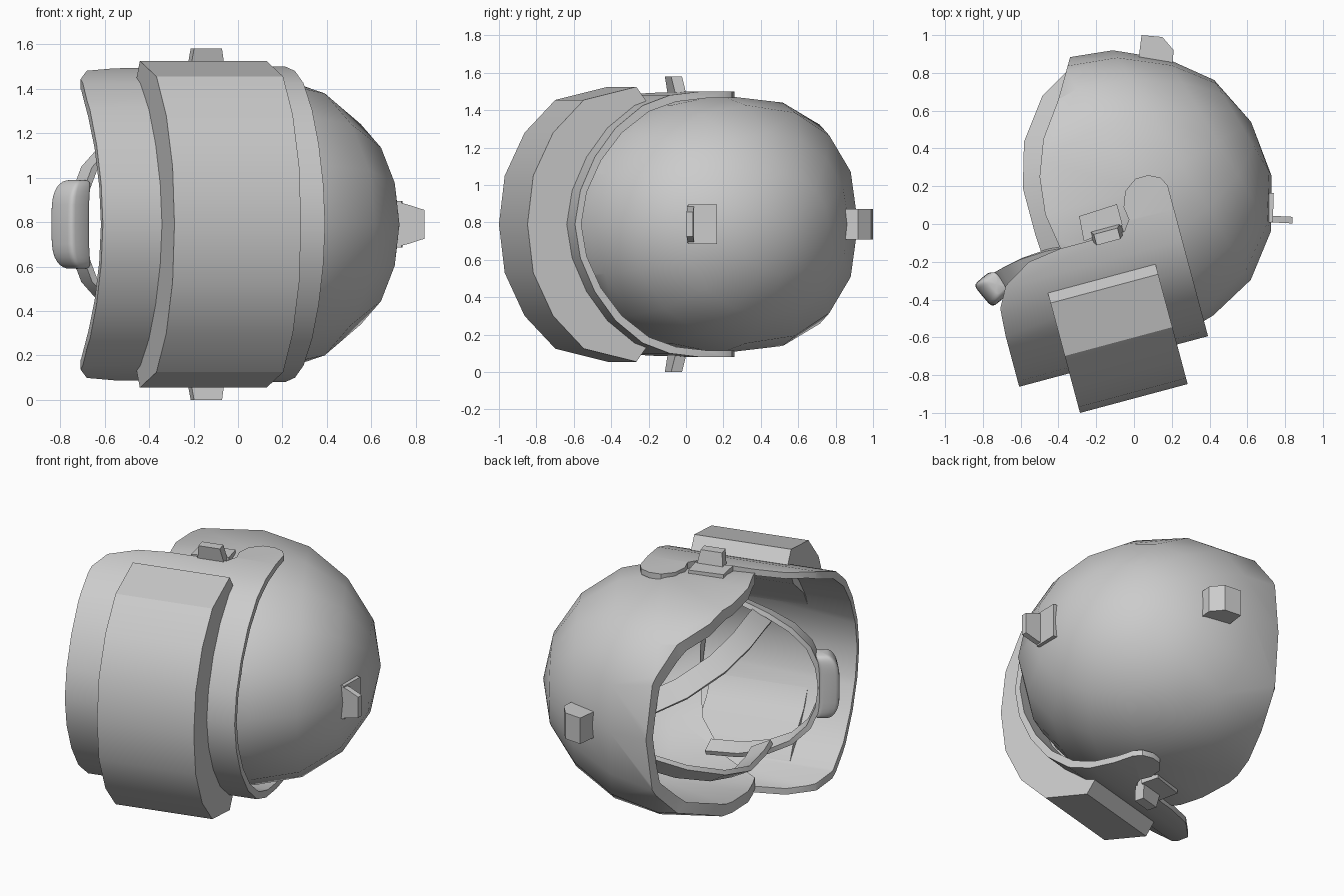
import bpy, bmesh, math
from mathutils import Vector

if "Cube" in bpy.data.objects:
    bpy.data.objects.remove(bpy.data.objects["Cube"])

MID = 0.79                      # height of the mirror plane
TILT = math.radians(15)         # tilt of the visor
GREY = (0.6, 0.6, 0.6, 1)
mat = bpy.data.materials.new("light grey")
mat.use_nodes = True
mat.diffuse_color = GREY
mat.node_tree.nodes["Principled BSDF"].inputs["Base Color"].default_value = GREY


def make(name, bm, angle=35):
    bmesh.ops.recalc_face_normals(bm, faces=bm.faces)
    mesh = bpy.data.meshes.new(name)
    bm.to_mesh(mesh)
    bm.free()
    mesh.materials.append(mat)
    ob = bpy.data.objects.new(name, mesh)
    ob.location.z = MID
    bpy.context.collection.objects.link(ob)
    smooth(ob, angle)
    return ob


def smooth(ob, angle=35):
    bpy.ops.object.select_all(action='DESELECT')
    bpy.context.view_layer.objects.active = ob
    ob.select_set(True)
    bpy.ops.object.shade_smooth_by_angle(angle=math.radians(angle))


def tilted(s, t, w):
    c, n = math.cos(TILT), math.sin(TILT)
    return Vector((s * c - t * n, s * n + t * c, w))


def prism(name, pts, lo, hi, place, angle=35):
    """Extrude a closed outline from lo to hi; place(a, b, h) gives the point."""
    bm = bmesh.new()
    rings = [[bm.verts.new(place(a, b, h)) for a, b in pts] for h in (lo, hi)]
    n = len(pts)
    for ring in rings:
        bm.faces.new(ring)
    for i in range(n):
        j = (i + 1) % n
        bm.faces.new((rings[0][i], rings[0][j], rings[1][j], rings[1][i]))
    return make(name, bm, angle)


def keep_inside(ob, cutter):
    mod = ob.modifiers.new("trim", 'BOOLEAN')
    mod.operation, mod.object, mod.solver = 'INTERSECT', cutter, 'EXACT'
    bpy.context.view_layer.objects.active = ob
    bpy.ops.object.modifier_apply(modifier=mod.name)
    bpy.data.objects.remove(cutter)
    smooth(ob)


def mirrored(half):
    return half + [(t, -w) for t, w in reversed(half) if w > 0]


def plain(a, b, h):
    return Vector((a, b, h))


def along(t, w, s):
    return tilted(s, t, w)


# Shell: round crown with a boxier, flared nape, trimmed at nape, cheeks and brow
crown = Vector((0.857, 0.515, 0))
brow = Vector((0.515, -0.857, 0))
centre = Vector((0.02, 0.18, 0))
SEG = 16
# ring radius, height, squareness power and length of the nape side
levels = [(math.cos(math.radians(a)), 0.7 * math.sin(math.radians(a)), box, nape)
          for a, box, nape in ((67.5, 1, 0.76), (45, 0.95, 0.72), (22.5, 0.85, 0.76), (0, 0.75, 0.81))]
levels.append((1, -0.78, 0.75, 0.83))


def dome(bm, thin, side):
    rings = []
    for r, h, box, nape in levels:
        ring = []
        for i in range(SEG):
            a = 2 * math.pi * i / SEG
            co, si = math.cos(a), math.sin(a)
            if co < -0.01:
                co = -abs(co) ** box * (nape - thin)
                si = math.copysign(abs(si) ** box, si)
            else:
                co *= 0.775 - thin
            p = centre + crown * (h - thin * max(h, 0)) + brow * co * r
            p.z = si * r * (0.69 - side)
            ring.append(bm.verts.new(p))
        rings.append(ring)
    tip = bm.verts.new(centre + crown * (0.7 - thin))
    for i in range(SEG):
        j = (i + 1) % SEG
        bm.faces.new((tip, rings[0][i], rings[0][j]))
        for a, b in zip(rings, rings[1:]):
            bm.faces.new((a[i], b[i], b[j], a[j]))
    return rings[-1]


bm = bmesh.new()
outside, inside = dome(bm, 0, 0), dome(bm, 0.05, 0.07)
for i in range(SEG):
    j = (i + 1) % SEG
    bm.faces.new((outside[i], outside[j], inside[j], inside[i]))
shell = make("helmet_shell", bm)
rim = [(-0.32, 0.95), (-0.4, 0.66), (-0.48, 0.45), (-0.5, 0.25), (-0.47, 0.05),
       (-0.39, -0.13), (-0.1, -0.22), (0.12, -0.34), (0.25, -0.5), (0.28, -0.8),
       (1, -0.8), (1, 1.2), (-0.32, 1.2)]
keep_inside(shell, prism("rim_cutter", rim, -1, 1, plain))

# Visor: curved plate trimmed to its side outline with round pivot tabs
outer = mirrored([(0.25, 0.71), (0.02, 0.71), (-0.15, 0.69), (-0.3, 0.635),
                  (-0.45, 0.515), (-0.565, 0.36), (-0.645, 0.18), (-0.675, 0)])
inner = [(t + (0.035 if t < 0.2 else 0), w * 0.95) for t, w in reversed(outer)]
visor = prism("visor", outer + inner, -0.81, 0.23, along)
outline = [(-0.9, -0.9), (0.225, -0.9), (0.225, 0.15), (0.2, 0.2), (0.14, 0.23),
           (0.07, 0.23), (0.0, 0.18), (-0.03, 0.1), (-0.02, 0.03), (-0.06, -0.025),
           (-0.41, -0.025), (-0.59, -0.05), (-0.74, -0.14), (-0.8, -0.25),
           (-0.81, -0.4), (-0.81, -0.9)]
keep_inside(visor, prism("visor_cutter", outline, -1, 1, tilted))

# Thick front block wrapped around the visor
block = mirrored([(-0.235, 0.66), (-0.29, 0.735), (-0.58, 0.665), (-0.75, 0.49),
                  (-0.86, 0.26), (-0.892, 0)])
block += [(t + 0.25, w * 0.75) for t, w in reversed(block[2:-2])]
prism("front_block", block, -0.535, 0.055, along, 31)


def strap(name, pts, core, width=0.1, thick=0.03):
    """Flat band swept along points, its flat side facing away from the core."""
    pts = [Vector(p) for p in pts]
    bm = bmesh.new()
    rings = []
    for i, p in enumerate(pts):
        tangent = (pts[min(i + 1, len(pts) - 1)] - pts[max(i - 1, 0)]).normalized()
        out = p - Vector(core)
        out = (out - tangent * out.dot(tangent)).normalized()
        side = tangent.cross(out)
        rings.append([bm.verts.new(p + side * a * width / 2 + out * b * thick / 2)
                      for a, b in ((-1, -1), (1, -1), (1, 1), (-1, 1))])
    for a, b in zip(rings, rings[1:]):
        for k in range(4):
            m = (k + 1) % 4
            bm.faces.new((a[k], a[m], b[m], b[k]))
    bm.faces.new(rings[0])
    bm.faces.new(rings[-1])
    return make(name, bm)


# Chin strap loop and the two straps running back to the nape
half = [(-0.08, -0.11, 0.49), (-0.28, -0.15, 0.47), (-0.45, -0.185, 0.42),
        (-0.58, -0.23, 0.35), (-0.67, -0.275, 0.25), (-0.715, -0.3, 0.13)]
strap("chin_strap", half + [(-0.73, -0.31, 0)] + [(x, y, -w) for x, y, w in reversed(half)],
      (0, 0.1, 0))
nape = [(-0.29, 0.8, 0.18), (-0.43, 0.66, 0.26), (-0.52, 0.43, 0.35),
        (-0.525, 0.2, 0.41), (-0.46, -0.04, 0.42), (-0.42, -0.16, 0.41)]
for side, label in ((1, "upper"), (-1, "lower")):
    strap(label + "_nape_strap", [(x, y, w * side) for x, y, w in nape], (-0.3, 0.2, 0), 0.13)

# Chin cup: rounded pillow bent around the strap
bm = bmesh.new()
bmesh.ops.create_uvsphere(bm, u_segments=24, v_segments=16, radius=1)
for v in bm.verts:
    bend = 0.04 * v.co.z ** 2
    v.co = Vector([math.copysign(abs(c) ** e, c) * k for c, e, k in
                   zip(v.co, (0.4, 0.35, 0.5), (0.06, 0.078, 0.2))])
    v.co.x += bend
cup = make("chin_cup", bm, 60)
cup.location = (-0.755, -0.345, MID)
cup.rotation_euler.z = math.radians(40)

# Side clips: base plate with an upright hook leaning forward, on both sides
for side, label in ((1, "upper"), (-1, "lower")):
    base = [(-0.28, -0.02), (-0.06, 0.01), (-0.06, 0.125), (-0.27, 0.115)]
    prism(label + "_clip_base", base, side * 0.63, side * 0.71, tilted)
    hook = [(-0.24, 0.64), (-0.06, 0.64), (-0.09, 0.79), (-0.22, 0.79)]
    prism(label + "_clip_hook", hook, -0.04, 0.02,
          lambda s, w, t, k=side: tilted(s, t - 0.2 * (w - 0.7), w * k))

# Nape clip block and crown clip with a tapered lip
prism("nape_clip", [(0.02, 0.84), (0.04, 1.0), (0.15, 0.99), (0.21, 0.92), (0.2, 0.8)],
      -0.082, 0.082, plain)
prism("crown_clip_plate", [(0.66, 0.01), (0.735, 0.01), (0.74, 0.165), (0.68, 0.165)],
      -0.105, 0.105, plain)
prism("crown_clip_lip", [(0.67, -0.11), (0.76, -0.09), (0.838, -0.065),
                         (0.838, 0.065), (0.76, 0.09), (0.67, 0.11)],
      0.01, 0.045, lambda x, w, y: Vector((x, y - 0.05 * (x - 0.7), w)))
